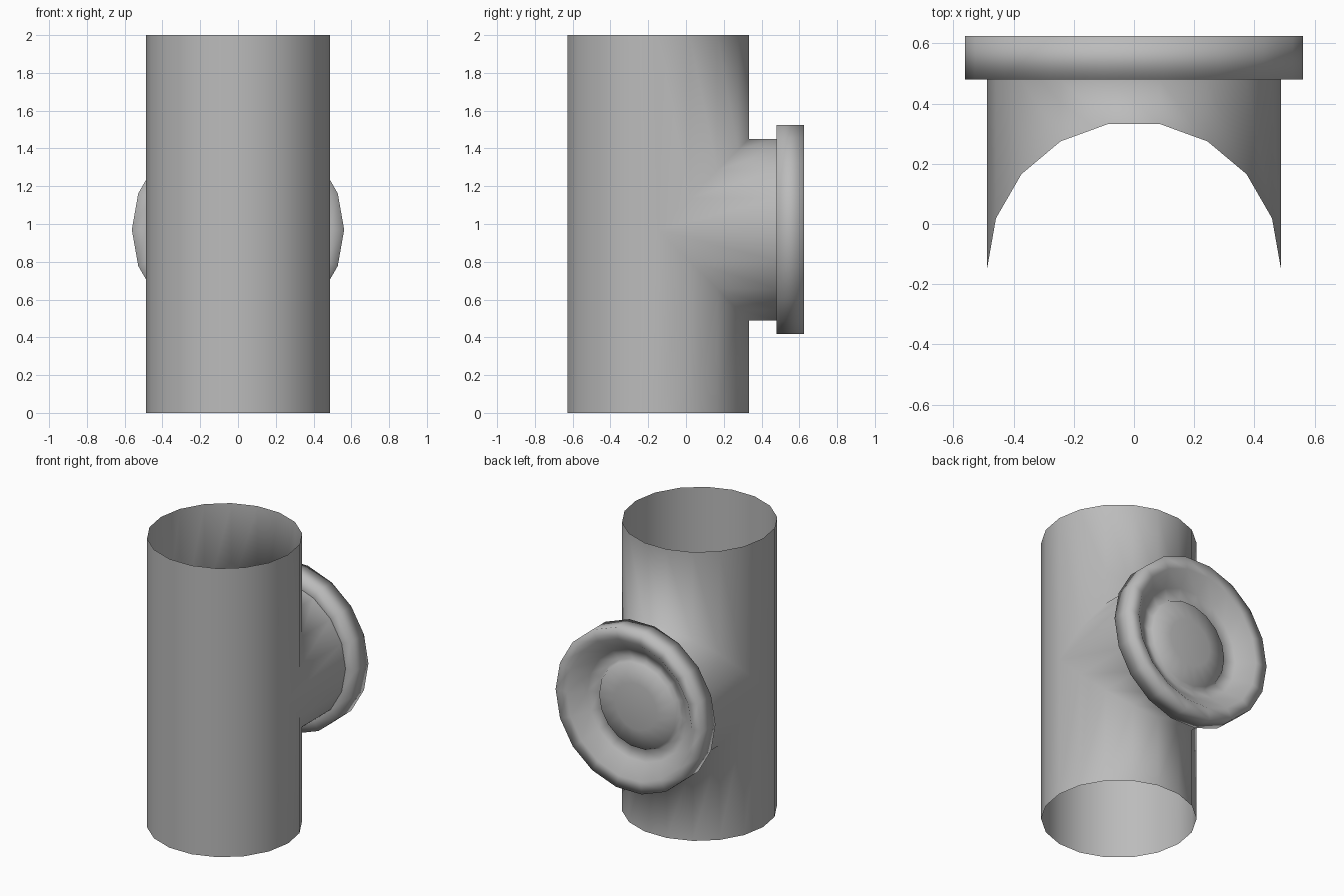
import bpy
import bmesh
from math import sin, cos, pi

if "Cube" in bpy.data.objects:
    bpy.data.objects.remove(bpy.data.objects["Cube"])

SIDES = 18
HALF = SIDES // 2
R = 0.488          # pipe and branch radius
PIPE_Y = -0.148    # pipe axis
BRANCH_Z = 0.97    # branch axis
NECK_Y = 0.48      # where the branch meets the cap

grey = bpy.data.materials.new("plain grey")
grey.use_nodes = True
colour = (0.5, 0.5, 0.5, 1)
grey.diffuse_color = colour
grey.node_tree.nodes["Principled BSDF"].inputs["Base Color"].default_value = colour


def finish(bm, name):
    bmesh.ops.remove_doubles(bm, verts=bm.verts, dist=0.0005)
    bmesh.ops.recalc_face_normals(bm, faces=bm.faces)
    mesh = bpy.data.meshes.new(name)
    bm.to_mesh(mesh)
    bm.free()
    mesh.materials.append(grey)
    mesh.shade_smooth()
    obj = bpy.data.objects.new(name, mesh)
    bpy.context.collection.objects.link(obj)
    return obj


def strip(bm, row_a, row_b):
    """Join two rows of points with faces, skipping collapsed edges."""
    for i in range(len(row_a) - 1):
        quad = [row_a[i], row_a[i + 1], row_b[i + 1], row_b[i]]
        points = [p for k, p in enumerate(quad) if p != quad[k - 1]]
        if len(points) > 2:
            bm.faces.new([bm.verts.new(p) for p in points])


# Open pipe with a branch of the same radius, meeting in a mitred seam
bm = bmesh.new()
angles = [2 * pi * i / SIDES for i in range(SIDES + 1)]
for side, end_z in ((1, 2), (-1, 0)):
    end, seam = [], []
    for a in angles:
        x, y = R * cos(a), PIPE_Y + R * sin(a)
        end.append((x, y, end_z))
        seam.append((x, y, BRANCH_Z + side * R * max(0, sin(a))))
    strip(bm, end, seam)
    back = seam[:HALF + 1]
    strip(bm, back, [(x, NECK_Y, z) for x, y, z in back])
finish(bm, "pipe_tee")

# Round end cap: flange, raised rim, dished groove and low central dome
profile = [(R, NECK_Y), (0.562, NECK_Y), (0.562, 0.625), (0.48, 0.62),
           (0.38, 0.535), (0.31, 0.505), (0.295, 0.53), (0.16, 0.55), (0, 0.555)]
bm = bmesh.new()
rings = [[(r * cos(a), y, BRANCH_Z + r * sin(a)) for a in angles]
         for r, y in profile]
for ring, next_ring in zip(rings, rings[1:]):
    strip(bm, ring, next_ring)
finish(bm, "end_cap")
